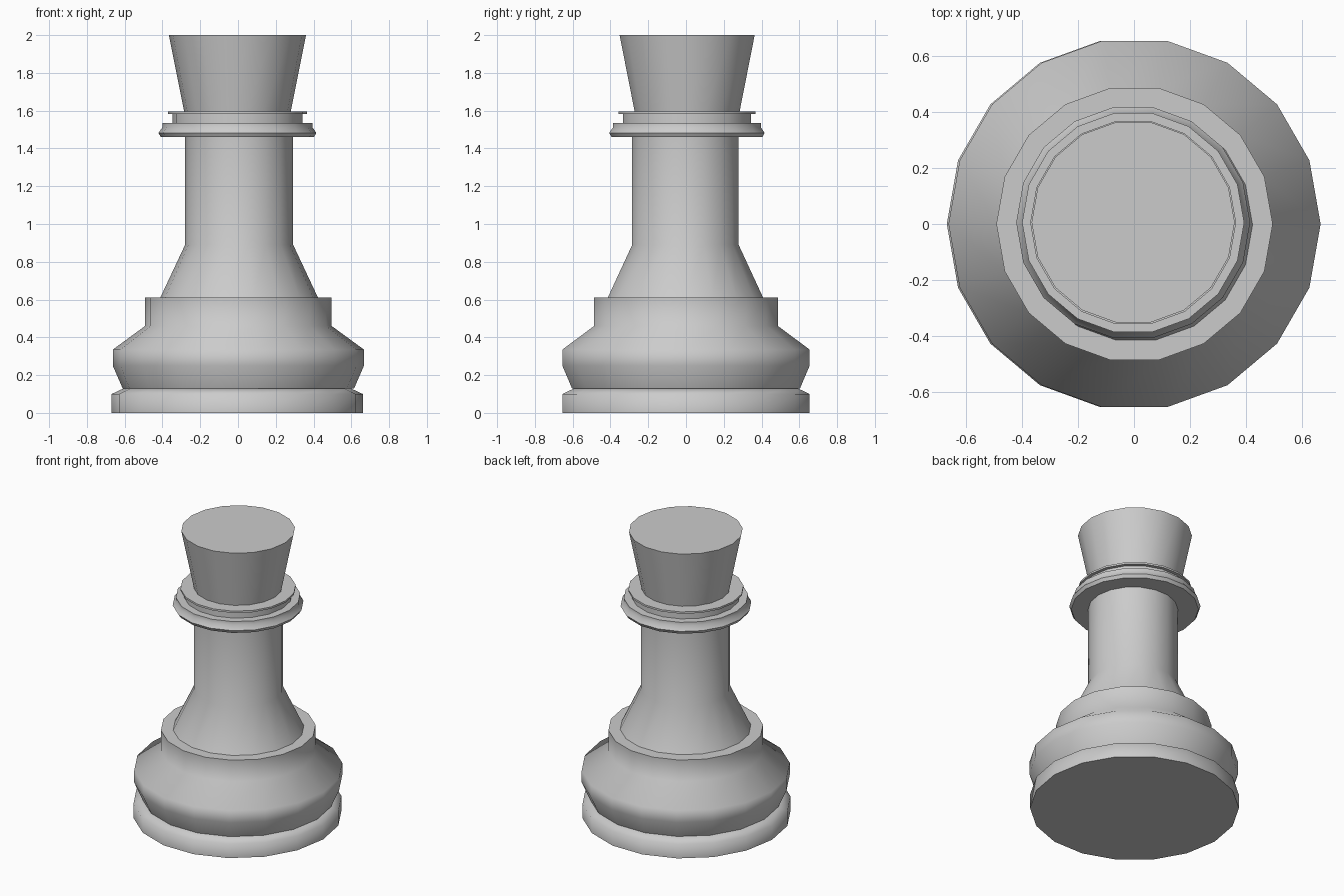
import bpy, bmesh, math

if "Cube" in bpy.data.objects:
    bpy.data.objects.remove(bpy.data.objects["Cube"])

SIDES = 18


def turned(name, profile, cx=0.0, cy=0.0, angle=35):
    """Lathe a (radius, z) profile into a closed 18-sided solid."""
    bm = bmesh.new()
    rings = []
    for r, z in profile:
        rings.append([bm.verts.new((cx + r * math.cos(math.tau * i / SIDES),
                                    cy + r * math.sin(math.tau * i / SIDES), z))
                      for i in range(SIDES)])
    for low, high in zip(rings, rings[1:]):
        for i in range(SIDES):
            j = (i + 1) % SIDES
            bm.faces.new((low[i], low[j], high[j], high[i]))
    bm.faces.new(rings[0][::-1])
    bm.faces.new(rings[-1])
    mesh = bpy.data.meshes.new(name)
    bm.to_mesh(mesh)
    bm.free()
    obj = bpy.data.objects.new(name, mesh)
    bpy.context.collection.objects.link(obj)
    bpy.ops.object.select_all(action='DESELECT')
    obj.select_set(True)
    bpy.context.view_layer.objects.active = obj
    bpy.ops.object.shade_smooth_by_angle(angle=math.radians(angle))
    return obj


# Foot plate with sloped top edge
turned("foot_plate", [(0.665, 0), (0.665, 0.10), (0.605, 0.128)], -0.004, 0, 75)
# Bulging lower body with upright rim
turned("lower_body", [(0.612, 0.128), (0.665, 0.25), (0.665, 0.335),
                      (0.494, 0.46), (0.494, 0.61)], 0.002, 0, 65)
# Flared stem
turned("stem", [(0.42, 0.605), (0.286, 0.89), (0.286, 1.47)], 0.006, -0.003)
# Collar ring, step and thin disc
turned("collar_ring", [(0.405, 1.46), (0.418, 1.482), (0.397, 1.512),
                       (0.397, 1.536)], -0.003, 0.005)
turned("collar_step", [(0.345, 1.53), (0.345, 1.588)], -0.003, 0.005)
turned("collar_disc", [(0.368, 1.583), (0.368, 1.596)], -0.003, 0.005)
# Tapered head, widening upward
turned("head", [(0.281, 1.59), (0.363, 2.0)], -0.003, 0.006)
